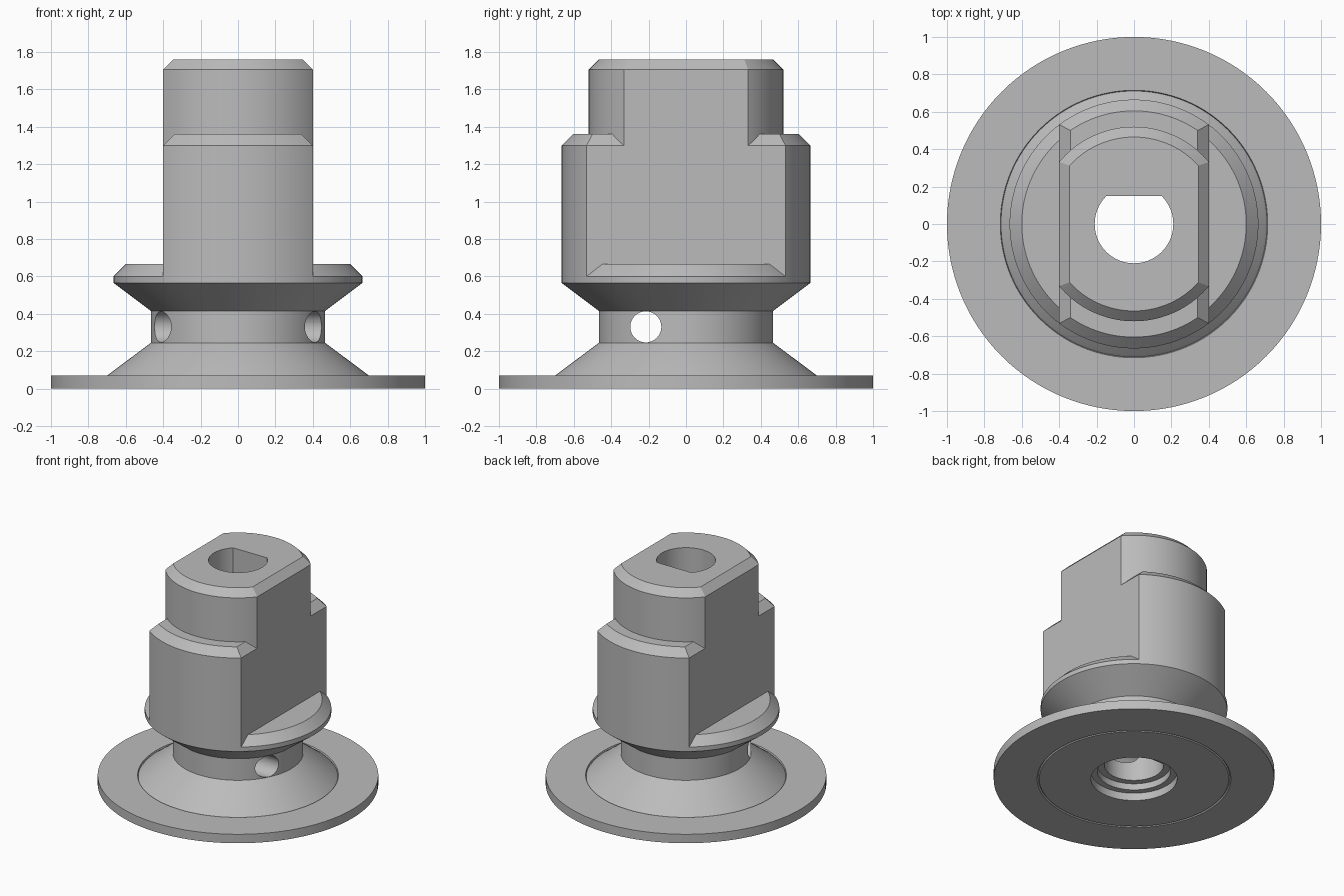
import bpy, bmesh, math

if "Cube" in bpy.data.objects:
    bpy.data.objects.remove(bpy.data.objects["Cube"])

SEG = 128
grey = bpy.data.materials.new("plain_grey")
grey.diffuse_color = (0.5, 0.5, 0.5, 1)
grey.use_nodes = True
grey.node_tree.nodes["Principled BSDF"].inputs["Base Color"].default_value = grey.diffuse_color


def finish(bm, name):
    bmesh.ops.recalc_face_normals(bm, faces=bm.faces)
    mesh = bpy.data.meshes.new(name)
    bm.to_mesh(mesh)
    bm.free()
    obj = bpy.data.objects.new(name, mesh)
    bpy.context.collection.objects.link(obj)
    mesh.materials.append(grey)
    return obj


def lathe(name, profile):
    """Solid of revolution about z from (radius, height) points."""
    bm = bmesh.new()
    rings = [[bm.verts.new((r * math.cos(2 * math.pi * i / SEG),
                            r * math.sin(2 * math.pi * i / SEG), z))
              for i in range(SEG)] for r, z in profile]
    for a, b in zip(rings, rings[1:]):
        for i in range(SEG):
            j = (i + 1) % SEG
            bm.faces.new((a[i], a[j], b[j], b[i]))
    bm.faces.new(rings[0])
    bm.faces.new(rings[-1])
    return finish(bm, name)


def prism(name, outline, place, low, high):
    """Extrude a 2D outline; place(u, v, w) maps it into space."""
    bm = bmesh.new()
    a = [bm.verts.new(place(u, v, low)) for u, v in outline]
    b = [bm.verts.new(place(u, v, high)) for u, v in outline]
    bm.faces.new(a)
    bm.faces.new(b)
    for i in range(len(a)):
        j = (i + 1) % len(a)
        bm.faces.new((a[i], a[j], b[j], b[i]))
    return finish(bm, name)


def cut(target, cutter, remove=True):
    mod = target.modifiers.new("cut", "BOOLEAN")
    mod.operation = "DIFFERENCE"
    mod.solver = "EXACT"
    mod.object = cutter
    bpy.context.view_layer.objects.active = target
    bpy.ops.object.modifier_apply(modifier=mod.name)
    if remove:
        bpy.data.objects.remove(cutter)


def cut_flats(target, bevel_z, keep=None):
    """Mill both sides to x = +-0.4, with a 45 degree bevel above bevel_z."""
    top = bevel_z + 0.15
    for s in (-1, 1):
        outline = [(0.4, 0.4), (1.2, 0.4), (1.2, top), (0.25, top), (0.4, bevel_z)]
        tool = prism("flat_cutter", outline, lambda u, v, w: (s * u, w, v), -1.2, 1.2)
        if keep:
            cut(tool, keep, False)
        cut(target, tool)


# Flange, waisted neck and lower block
body = lathe("flange_and_body", [
    (0.675, 0), (0.683, 0.01), (0.691, 0), (1, 0), (1, 0.07),
    (0.715, 0.07), (0.711, 0.058), (0.70, 0.07), (0.465, 0.245), (0.465, 0.415),
    (0.665, 0.565), (0.665, 1.30), (0.605, 1.36)])
# The collar below the flats keeps its bevelled rim
collar = lathe("collar_keeper", [(0.965, 0.2), (0.965, 0.30), (0.60, 0.665)])
cut_flats(body, 1.30, collar)
bpy.data.objects.remove(collar)

# Upper block
upper = lathe("upper_block", [(0.52, 1.30), (0.52, 1.705), (0.465, 1.76)])
cut_flats(upper, 1.705)

# D-shaped bore through both blocks
R, FLAT = 0.21, 0.15
start = math.asin(FLAT / R)
sweep = math.pi + 2 * start
d_outline = [(R * math.cos(math.pi - start + sweep * i / 96),
              R * math.sin(math.pi - start + sweep * i / 96)) for i in range(97)]
for part in (body, upper):
    cut(part, prism("bore_cutter", d_outline, lambda u, v, w: (u, v, w), 0.08, 2))

# Stepped recess underneath
cut(body, lathe("recess_cutter", [(0.307, -0.1), (0.307, 0.06), (0.26, 0.06),
                                  (0.26, 0.11)]))

# Cross pin hole, off centre towards the front
circle = [(-0.215 + 0.083 * math.cos(math.tau * i / 48),
           0.33 + 0.083 * math.sin(math.tau * i / 48)) for i in range(48)]
cut(body, prism("pin_cutter", circle, lambda u, v, w: (w, u, v), -0.8, 0.8))

# Smooth round walls, crisp machined edges
for part in (body, upper):
    bpy.ops.object.select_all(action="DESELECT")
    part.select_set(True)
    bpy.context.view_layer.objects.active = part
    bpy.ops.object.shade_smooth_by_angle(angle=math.radians(20))
